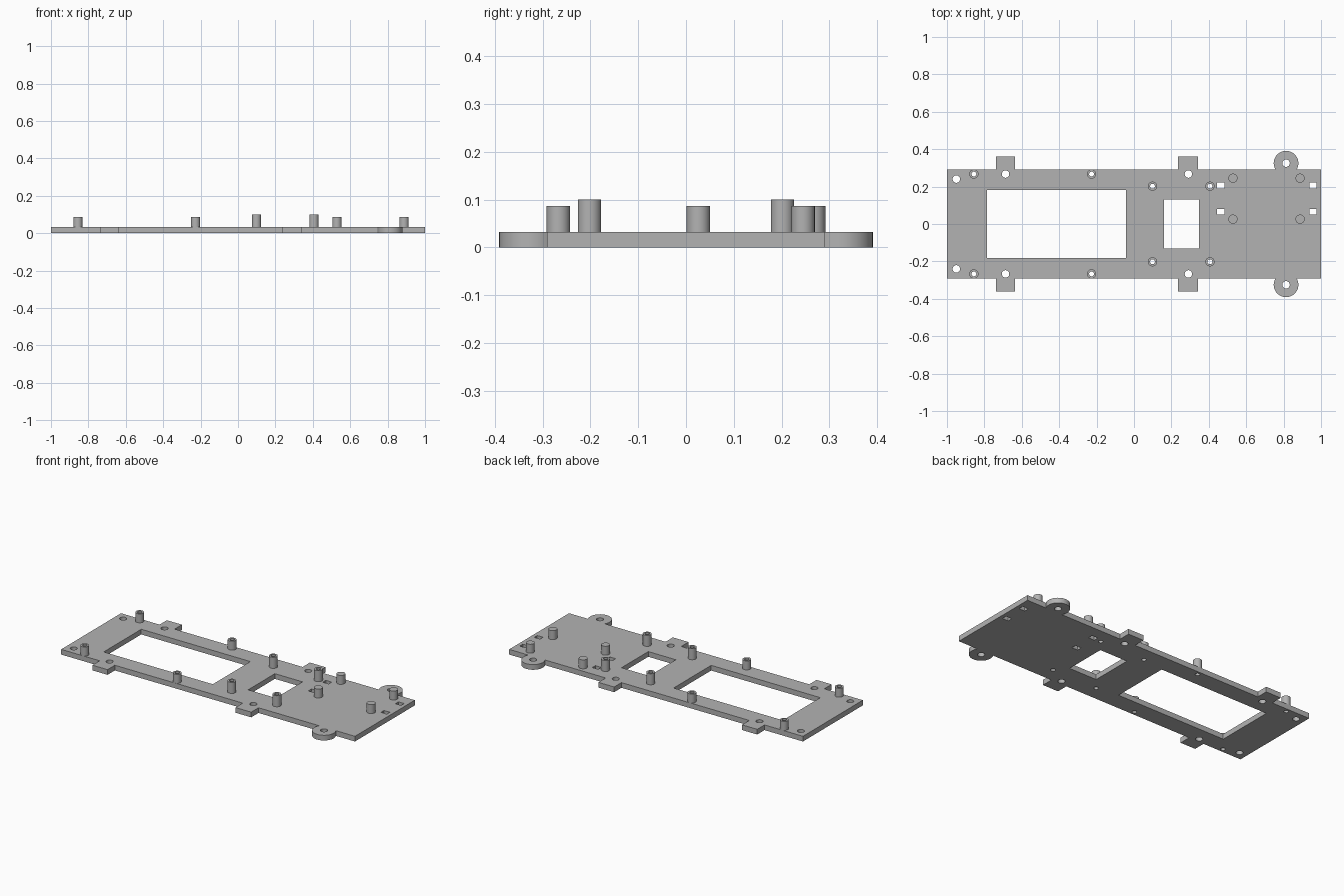
import bpy
import bmesh
from math import asin, cos, sin, pi, radians

cube = bpy.data.objects.get("Cube")
if cube:
    bpy.data.objects.remove(cube, do_unlink=True)

grey = bpy.data.materials.new("plain grey")
grey.use_nodes = True
grey.diffuse_color = (0.45, 0.45, 0.45, 1)
grey.node_tree.nodes["Principled BSDF"].inputs["Base Color"].default_value = grey.diffuse_color

THICK = 0.032      # plate thickness
HALF_W = 0.291     # half depth of the plate
POST_R = 0.0245
BORE_R = 0.013
HOLE_R = 0.02


def arc(x, y, r, start=0, end=2 * pi, steps=32, closed=True):
    """Points on a circle or an arc of it."""
    n = steps if closed else steps - 1
    return [(x + r * cos(start + (end - start) * i / n),
             y + r * sin(start + (end - start) * i / n)) for i in range(steps)]


def rect(x, y, w, d):
    return [(x - w / 2, y - d / 2), (x + w / 2, y - d / 2),
            (x + w / 2, y + d / 2), (x - w / 2, y + d / 2)]


def extrude_profile(name, loops, z0, z1):
    """Solid from a closed outline followed by its hole loops."""
    curve = bpy.data.curves.new(name, "CURVE")
    curve.dimensions = "2D"
    curve.fill_mode = "BOTH"
    curve.extrude = (z1 - z0) / 2
    for loop in loops:
        spline = curve.splines.new("POLY")
        spline.points.add(len(loop) - 1)
        for point, (x, y) in zip(spline.points, loop):
            point.co = (x, y, 0, 1)
        spline.use_cyclic_u = True
    obj = bpy.data.objects.new(name, curve)
    bpy.context.collection.objects.link(obj)
    bpy.ops.object.select_all(action="DESELECT")
    obj.select_set(True)
    bpy.context.view_layer.objects.active = obj
    bpy.ops.object.convert(target="MESH")
    obj = bpy.context.object
    # Weld the caps to the walls and lift to height
    bm = bmesh.new()
    bm.from_mesh(obj.data)
    bmesh.ops.remove_doubles(bm, verts=bm.verts, dist=1e-5)
    bmesh.ops.translate(bm, verts=bm.verts, vec=(0, 0, (z0 + z1) / 2))
    bmesh.ops.recalc_face_normals(bm, faces=bm.faces)
    bm.to_mesh(obj.data)
    bm.free()
    obj.data.materials.clear()
    obj.data.materials.append(grey)
    bpy.ops.object.shade_smooth_by_angle(angle=radians(30))
    return obj


# Plate outline: back edge from left to right with two tabs and a round ear
TAB_Y = 0.362
EAR_X, EAR_Y, EAR_R = 0.813, 0.325, 0.066
dip = asin((EAR_Y - HALF_W) / EAR_R)
back_edge = [(-1, HALF_W)]
for x0, x1 in ((-0.738, -0.635), (0.236, 0.343)):
    back_edge += [(x0, HALF_W), (x0, TAB_Y), (x1, TAB_Y), (x1, HALF_W)]
back_edge += arc(EAR_X, EAR_Y, EAR_R, pi + dip, -dip, 40, closed=False)
back_edge.append((1, HALF_W))
front_edge = [(x, -y) for x, y in reversed(back_edge)]

# Windows
cuts = [rect(-0.415, 0, 0.743, 0.365), rect(0.254, 0, 0.188, 0.26)]

# Mounting holes, mirrored front to back
for x, y in ((-0.95, 0.24), (-0.687, 0.267), (0.291, 0.267), (EAR_X, EAR_Y)):
    cuts += [arc(x, s * y, HOLE_R) for s in (1, -1)]

# Strap slots
for x in (0.463, 0.957):
    cuts += [rect(x, y, 0.04, 0.03) for y in (0.206, 0.066)]

# Hollow standoffs, bored through the plate
tubes = [(x, s * y, top) for s in (1, -1) for x, y, top in (
    (-0.856, 0.267, 0.087), (-0.227, 0.267, 0.087),
    (0.099, 0.202, 0.1), (0.406, 0.202, 0.1))]
cuts += [arc(x, y, BORE_R) for x, y, top in tubes]

extrude_profile("base_plate", [back_edge + front_edge] + cuts, 0, THICK)

for x, y, top in tubes:
    extrude_profile("hollow_standoff", [arc(x, y, POST_R), arc(x, y, BORE_R)], THICK, top)

# Solid pegs
for x in (0.529, 0.888):
    for y in (0.245, 0.026):
        extrude_profile("solid_peg", [arc(x, y, POST_R)], THICK, 0.087)
